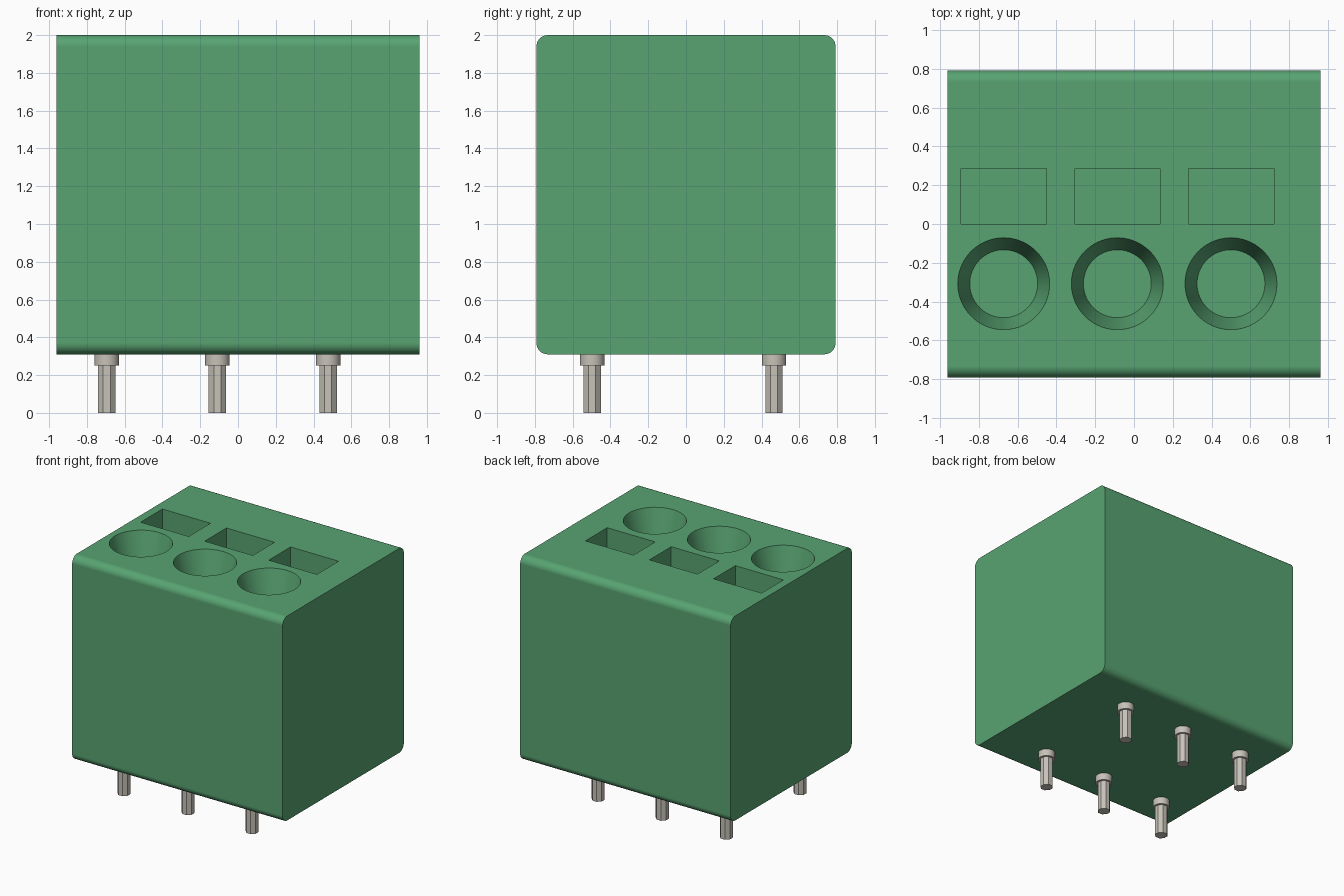
import bpy, bmesh, math
from mathutils import Matrix

old = bpy.data.objects.get("Cube")
if old:
    bpy.data.objects.remove(old, do_unlink=True)


def material(name, rgb):
    m = bpy.data.materials.new(name)
    m.use_nodes = True
    m.diffuse_color = (*rgb, 1)
    m.node_tree.nodes["Principled BSDF"].inputs["Base Color"].default_value = (*rgb, 1)
    return m


GREEN = material("housing green", (0.098, 0.37, 0.168))
METAL = material("pin metal", (0.57, 0.54, 0.48))


def make_object(name, bm, mat):
    mesh = bpy.data.meshes.new(name)
    bm.to_mesh(mesh)
    bm.free()
    mesh.materials.append(mat)
    ob = bpy.data.objects.new(name, mesh)
    bpy.context.collection.objects.link(ob)
    return ob


def add_box(bm, x0, x1, y0, y1, z0, z1):
    mat = Matrix.Translation(((x0 + x1) / 2, (y0 + y1) / 2, (z0 + z1) / 2))
    mat = mat @ Matrix.Diagonal((x1 - x0, y1 - y0, z1 - z0, 1))
    return bmesh.ops.create_cube(bm, size=1, matrix=mat)["verts"]


def add_cone(bm, x, y, z0, z1, r0, r1, sides):
    mat = Matrix.Translation((x, y, (z0 + z1) / 2)) @ Matrix.Rotation(math.pi / sides, 4, 'Z')
    bmesh.ops.create_cone(bm, cap_ends=True, segments=sides, radius1=r0, radius2=r1,
                          depth=z1 - z0, matrix=mat)


def activate(ob):
    bpy.ops.object.select_all(action='DESELECT')
    ob.select_set(True)
    bpy.context.view_layer.objects.active = ob


PITCH = 0.586
TOP, BOTTOM = 2.0, 0.31
DEPTH = 0.235   # depth of the openings

# Housing: block with its four lengthwise edges rounded
bm = bmesh.new()
add_box(bm, -0.962, 0.962, -0.792, 0.792, BOTTOM, TOP)
long_edges = [e for e in bm.edges if abs(e.verts[0].co.x - e.verts[1].co.x) > 1]
bmesh.ops.bevel(bm, geom=long_edges, offset=0.06, segments=8, profile=0.5, affect='EDGES')
housing = make_object("housing", bm, GREEN)

# Cutters: tapered round wire entries and rectangular release slots
bm = bmesh.new()
over = 0.05
slope = (0.237 - 0.175) / DEPTH
for i in range(3):
    add_cone(bm, -0.672 + i * PITCH, -0.308, TOP - DEPTH, TOP + over,
             0.175, 0.237 + slope * over, 64)
    x = -0.891 + i * PITCH
    add_box(bm, x, x + 0.44, 0.0, 0.285, TOP - DEPTH, TOP + over)
cutter = make_object("opening_cutter", bm, GREEN)
cutter.hide_render = True

activate(housing)
cut = housing.modifiers.new("openings", 'BOOLEAN')
cut.operation = 'DIFFERENCE'
cut.solver = 'EXACT'
cut.object = cutter
bpy.ops.object.modifier_apply(modifier=cut.name)
bpy.data.objects.remove(cutter, do_unlink=True)
bpy.ops.object.shade_smooth_by_angle(angle=math.radians(30))
weighted = housing.modifiers.new("clean_shading", 'WEIGHTED_NORMAL')
weighted.keep_sharp = True

# Solder pins: round collar under the housing and an eight-sided shaft
for row, y in (("front", -0.497), ("back", 0.466)):
    for i, side in enumerate(("right", "middle", "left")):
        x = -0.695 + i * PITCH
        bm = bmesh.new()
        add_cone(bm, x, y, 0.25, BOTTOM + 0.01, 0.065, 0.065, 32)
        collar = make_object(f"{row}_{side}_pin_collar", bm, METAL)
        activate(collar)
        bpy.ops.object.shade_smooth_by_angle(angle=math.radians(30))
        bm = bmesh.new()
        add_cone(bm, x, y, 0.0, 0.26, 0.05, 0.05, 8)
        make_object(f"{row}_{side}_pin_shaft", bm, METAL)
